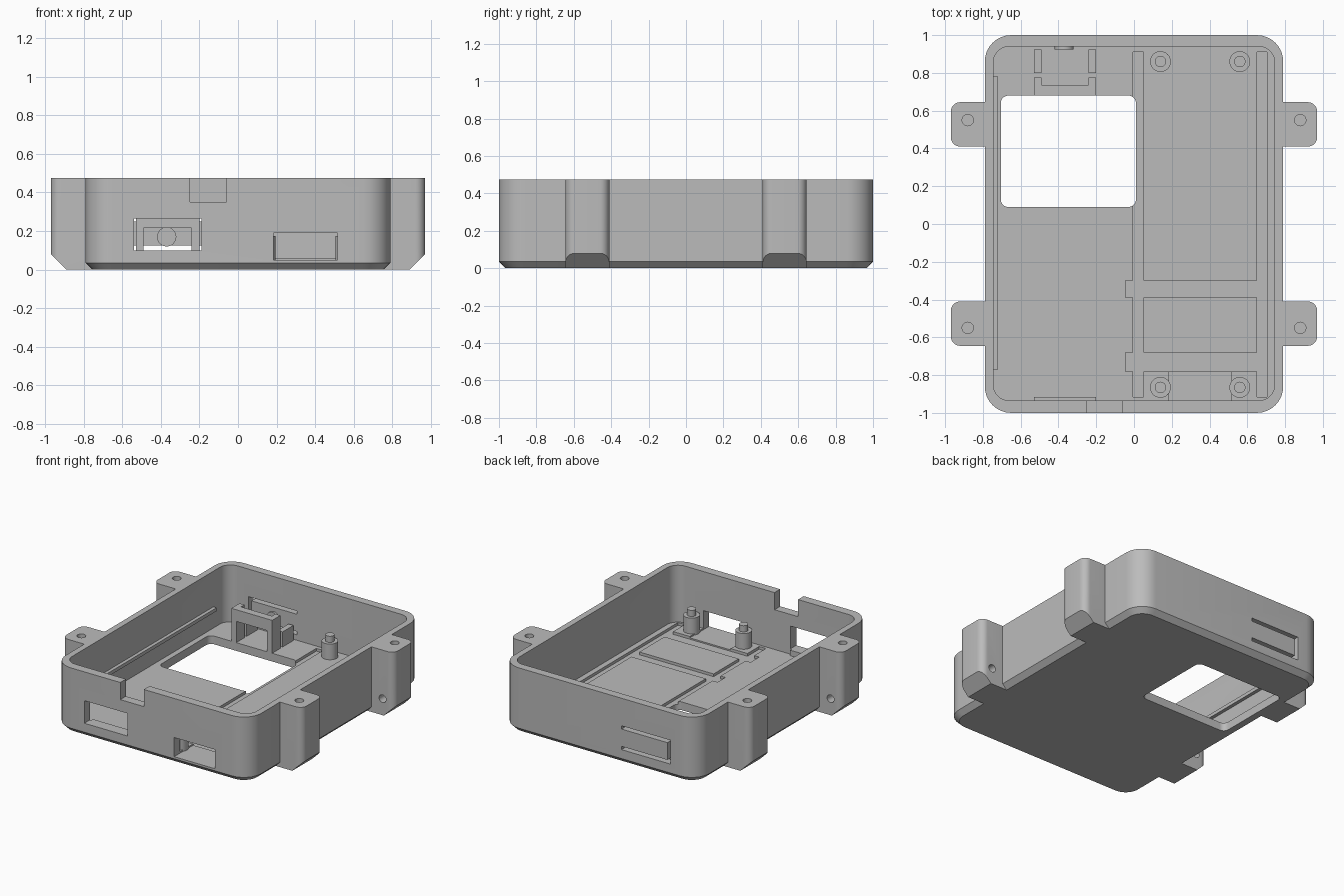
import bpy, bmesh, math
from mathutils import Vector, Matrix

if "Cube" in bpy.data.objects:
    bpy.data.objects.remove(bpy.data.objects["Cube"])

grey = bpy.data.materials.new("plain grey plastic")
grey.use_nodes = True
GREY = (0.5, 0.5, 0.5, 1)
grey.diffuse_color = GREY
grey.node_tree.nodes["Principled BSDF"].inputs["Base Color"].default_value = GREY


def make_object(name, bm):
    bmesh.ops.recalc_face_normals(bm, faces=bm.faces)
    mesh = bpy.data.meshes.new(name)
    bm.to_mesh(mesh)
    bm.free()
    mesh.materials.append(grey)
    obj = bpy.data.objects.new(name, mesh)
    bpy.context.collection.objects.link(obj)
    return obj


def ring(x0, x1, y0, y1, r, steps=8):
    """Outline of a rectangle with rounded corners."""
    if r <= 0:
        return [(x0, y0), (x1, y0), (x1, y1), (x0, y1)]
    corners = [(x1 - r, y1 - r), (x0 + r, y1 - r), (x0 + r, y0 + r), (x1 - r, y0 + r)]
    points = []
    for k, (cx, cy) in enumerate(corners):
        for i in range(steps + 1):
            a = math.pi / 2 * (k + i / steps)
            points.append((cx + r * math.cos(a), cy + r * math.sin(a)))
    return points


def block(name, x, y, z, r=0.0, chamfer=0.0, slope=None):
    """Upright rounded block, with optional chamfered foot and sloping cut plane."""
    levels = [(z[0], 0), (z[1], 0)]
    if chamfer:
        levels = [(z[0], chamfer), (z[0] + chamfer, 0), (z[1], 0)]
    bm = bmesh.new()
    loops = []
    for h, c in levels:
        outline = ring(x[0] + c, x[1] - c, y[0] + c, y[1] - c, r - c if r else 0)
        loops.append([bm.verts.new((px, py, h)) for px, py in outline])
    n = len(loops[0])
    for low, high in zip(loops, loops[1:]):
        for i in range(n):
            j = (i + 1) % n
            bm.faces.new((low[i], low[j], high[j], high[i]))
    bm.faces.new(loops[0][::-1])
    bm.faces.new(loops[-1])
    if slope:
        cut = bmesh.ops.bisect_plane(bm, geom=bm.verts[:] + bm.edges[:] + bm.faces[:],
                                     plane_co=slope[0], plane_no=slope[1], clear_outer=True)
        edges = [e for e in cut["geom_cut"] if isinstance(e, bmesh.types.BMEdge)]
        bmesh.ops.holes_fill(bm, edges=edges)
    return make_object(name, bm)


def rod(name, centre, radius, length, along="Z", sides=32):
    bm = bmesh.new()
    turn = Matrix.Rotation(math.pi / 2, 4, "X") if along == "Y" else Matrix()
    bmesh.ops.create_cone(bm, cap_ends=True, segments=sides, radius1=radius, radius2=radius,
                          depth=length, matrix=Matrix.Translation(centre) @ turn)
    return make_object(name, bm)


def combine(target, other, operation):
    mod = target.modifiers.new("combine", "BOOLEAN")
    mod.operation, mod.object, mod.solver = operation, other, "EXACT"
    other.hide_render = True
    bpy.context.view_layer.objects.active = target
    bpy.ops.object.modifier_apply(modifier=mod.name)
    bpy.data.objects.remove(other)


def cut(target, x, y, z, r=0.0):
    combine(target, block("cutter", x, y, z, r), "DIFFERENCE")


def smooth(obj):
    bpy.ops.object.select_all(action="DESELECT")
    obj.select_set(True)
    bpy.context.view_layer.objects.active = obj
    bpy.ops.object.shade_smooth_by_angle(angle=math.radians(30))


FLOOR, TOP = 0.06, 0.475
SIDES = (-1, 1)

# Outer shell with four mounting ears
case = block("case_shell", (-0.79, 0.79), (-1, 1), (0, TOP), r=0.14, chamfer=0.035)
for sx in SIDES:
    for sy in SIDES:
        xs = sorted((sx * 0.6, sx * 0.97))
        ys = sorted((sy * 0.41, sy * 0.645))
        ear = block("ear", xs, ys, (0, TOP), r=0.05,
                    slope=(Vector((sx * 0.89, 0, 0)), Vector((sx, 0, -1))))
        combine(case, ear, "UNION")

# Cavity, then screw holes through the ears
cut(case, (-0.745, 0.745), (-0.935, 0.94), (FLOOR, 0.6), r=0.085)
for sx in SIDES:
    for sy in SIDES:
        combine(case, rod("hole", (sx * 0.88, sy * 0.55, 0.34), 0.03, 0.5), "DIFFERENCE")
        combine(case, rod("hole", (sx * 0.88, sy * 0.45, 0.12), 0.028, 0.2, "Y"), "DIFFERENCE")

# Floor window
cut(case, (-0.705, 0.01), (0.09, 0.68), (-0.1, 0.2), r=0.04)

# Shallow channels in the floor
channels = [((-0.005, 0.05), (-0.915, 0.91)), ((0.65, 0.705), (-0.915, 0.91)),
            ((-0.045, 0.66), (-0.39, -0.3)), ((-0.045, 0.66), (-0.78, -0.68))]
for x, y in channels:
    cut(case, x, y, (0.04, 0.2))

# Front ports and notch in the rim
cut(case, (-0.54, -0.19), (-1.1, -0.9), (0.1, 0.265))
cut(case, (0.185, 0.515), (-1.1, -0.78), (0.05, 0.19))
cut(case, (-0.25, -0.06), (-1.1, -0.9), (0.35, 0.6))

# Slots freeing a springy push tab in the back wall
cut(case, (-0.575, -0.18), (0.9, 1.1), (0.1, 0.124))
cut(case, (-0.575, -0.18), (0.9, 1.1), (0.25, 0.274))
cut(case, (-0.575, -0.55), (0.9, 1.1), (0.11, 0.26))
smooth(case)

# Push tab nub
smooth(rod("tab_nub", (-0.37, 0.935, 0.17), 0.05, 0.02, "Y"))

# Switch holder: arch with two wings, and guide posts behind it
arch = block("switch_arch", (-0.53, -0.2), (0.68, 0.775), (0.05, 0.3))
cut(arch, (-0.49, -0.24), (0.735, 0.8), (0, 0.4))
cut(arch, (-0.49, -0.24), (0.6, 0.8), (0, 0.215))
for x in ((-0.53, -0.49), (-0.24, -0.2)):
    block("switch_guide", x, (0.8, 0.925), (0.05, 0.17))

# Ledge on the side wall and sill under the front port
block("side_ledge", (-0.75, -0.72), (-0.77, 0.78), (0.19, 0.215))
block("port_sill", (-0.53, -0.2), (-0.94, -0.915), (0.05, 0.1))

# Board standoffs with locating pins
for x in (0.14, 0.56):
    for y in (-0.865, 0.86):
        smooth(rod("standoff", (x, y, 0.11), 0.055, 0.13))
        smooth(rod("standoff_pin", (x, y, 0.19), 0.03, 0.06))
